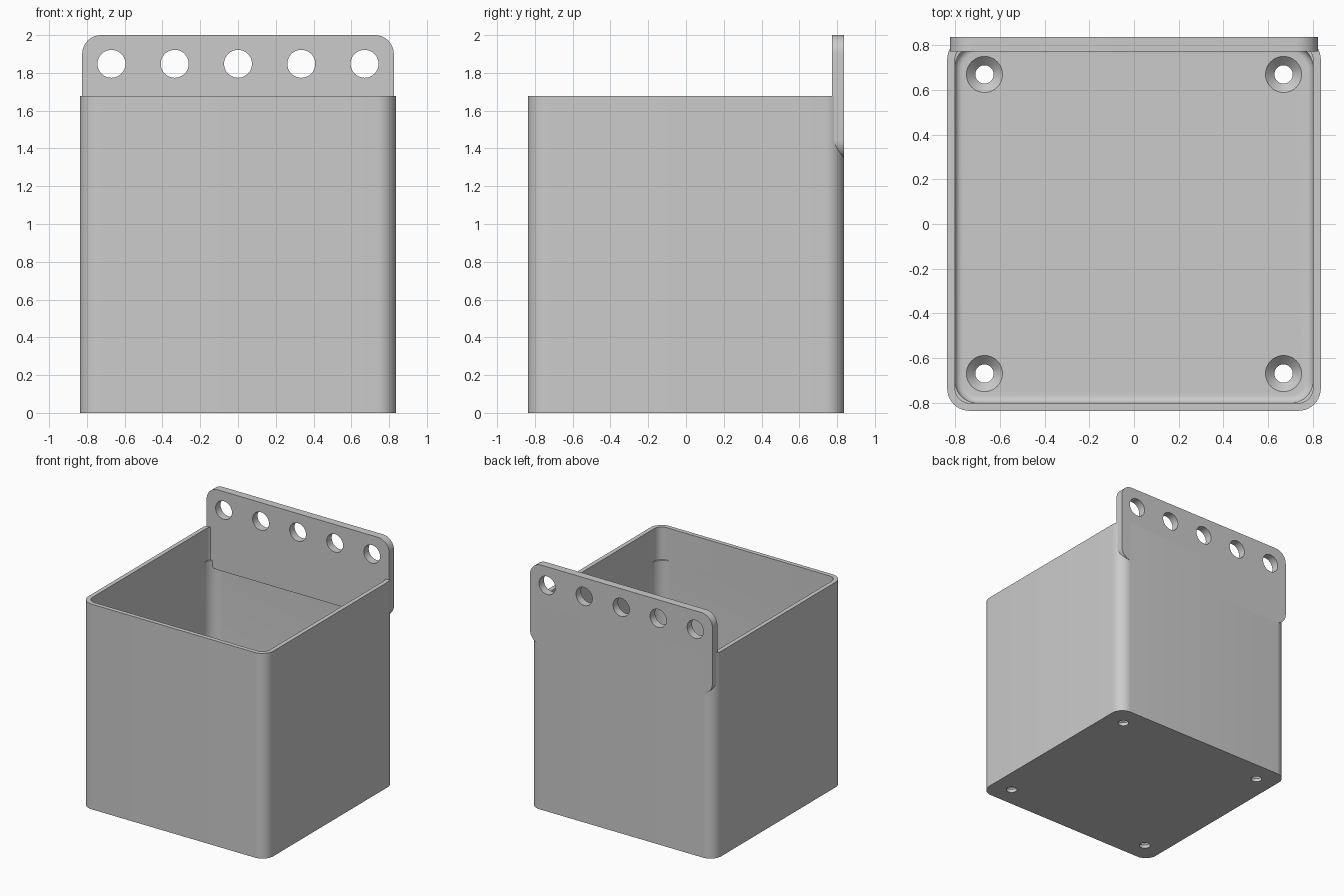
import bpy
import bmesh
from math import sin, cos, pi
from mathutils import Matrix

cube = bpy.data.objects.get("Cube")
if cube:
    bpy.data.objects.remove(cube, do_unlink=True)

grey = bpy.data.materials.new("plain grey")
grey.use_nodes = True
COLOUR = (0.6, 0.6, 0.6, 1)
grey.diffuse_color = COLOUR
grey.node_tree.nodes["Principled BSDF"].inputs["Base Color"].default_value = COLOUR

STEPS = 10           # segments per rounded corner
HALF = 0.837         # half width of the box
HEIGHT = 1.677
WALL = 0.035
FLOOR = 0.067
FILLET = 0.033


def ring(bm, hx, hy, r, z):
    """One rounded-rectangle loop at height z (a circle when hx = hy = r)."""
    verts = []
    for k, (sx, sy) in enumerate([(1, 1), (-1, 1), (-1, -1), (1, -1)]):
        for i in range(STEPS + 1):
            a = (k + i / STEPS) * pi / 2
            verts.append(bm.verts.new((sx * (hx - r) + r * cos(a),
                                       sy * (hy - r) + r * sin(a), z)))
    return verts


def loft(name, sections, matrix=Matrix()):
    """Closed solid through a stack of rounded-rectangle sections."""
    bm = bmesh.new()
    rings = [ring(bm, *s) for s in sections]
    n = len(rings[0])
    for lo, hi in zip(rings, rings[1:]):
        for i in range(n):
            j = (i + 1) % n
            bm.faces.new((lo[i], lo[j], hi[j], hi[i]))
    bm.faces.new(rings[0][::-1])
    bm.faces.new(rings[-1])
    bmesh.ops.remove_doubles(bm, verts=bm.verts, dist=1e-5)
    bmesh.ops.recalc_face_normals(bm, faces=bm.faces)
    bm.transform(matrix)
    mesh = bpy.data.meshes.new(name)
    bm.to_mesh(mesh)
    bm.free()
    mesh.materials.append(grey)
    obj = bpy.data.objects.new(name, mesh)
    bpy.context.collection.objects.link(obj)
    return obj


def cut(target, cutters):
    """Subtract the cutters, then delete them."""
    bpy.context.view_layer.objects.active = target
    for c in cutters:
        mod = target.modifiers.new("cut", "BOOLEAN")
        mod.operation = "DIFFERENCE"
        mod.solver = "EXACT"
        mod.object = c
        bpy.ops.object.modifier_apply(modifier=mod.name)
        bpy.data.objects.remove(c, do_unlink=True)


# Open box with rounded upright corners
box = loft("box", [(HALF, HALF, 0.1, 0), (HALF, HALF, 0.1, HEIGHT)])

# Cavity: filleted floor, slightly fuller corners below a small ledge
inner = HALF - WALL
sections = []
for i in range(7):
    a = i / 6 * pi / 2
    inset = FILLET * (1 - sin(a))
    sections.append((inner - inset, inner - inset, 0.1 - inset,
                     FLOOR + FILLET * (1 - cos(a))))
sections += [(inner, inner, 0.1, 1.41), (inner, inner, 0.066, 1.411),
             (inner, inner, 0.066, HEIGHT + 0.1)]
cavity = loft("cavity_cutter", sections)

# Countersunk screw holes in the floor corners
screws = [loft("screw_cutter",
               [(r, r, r, z) for r, z in ((0.041, -0.1), (0.041, FLOOR - 0.04),
                                          (0.081, FLOOR), (0.081, FLOOR + 0.1))],
               Matrix.Translation((sx * 0.67, sy * 0.67, 0)))
          for sx in (-1, 1) for sy in (-1, 1)]
cut(box, [cavity] + screws)

# Hanging plate flush with the back, with a row of round holes
PLATE_FRONT, PLATE_BOTTOM = 0.773, 1.345
upright = Matrix.Rotation(pi / 2, 4, "X")
mid_z = (2 + PLATE_BOTTOM) / 2
half_z = (2 - PLATE_BOTTOM) / 2
plate = loft("hanging_plate",
             [(0.825, half_z, 0.1, -HALF), (0.825, half_z, 0.1, -PLATE_FRONT)],
             Matrix.Translation((0, 0, mid_z)) @ upright)
cut(plate, [loft("hole_cutter", [(0.074, 0.074, 0.074, -1), (0.074, 0.074, 0.074, -0.6)],
                 Matrix.Translation((i * 0.335, 0, 1.848)) @ upright)
            for i in range(-2, 3)])

# Smooth rounded corners, crisp edges
for obj in (box, plate):
    bpy.ops.object.select_all(action="DESELECT")
    obj.select_set(True)
    bpy.context.view_layer.objects.active = obj
    bpy.ops.object.shade_smooth_by_angle(angle=pi / 6)
